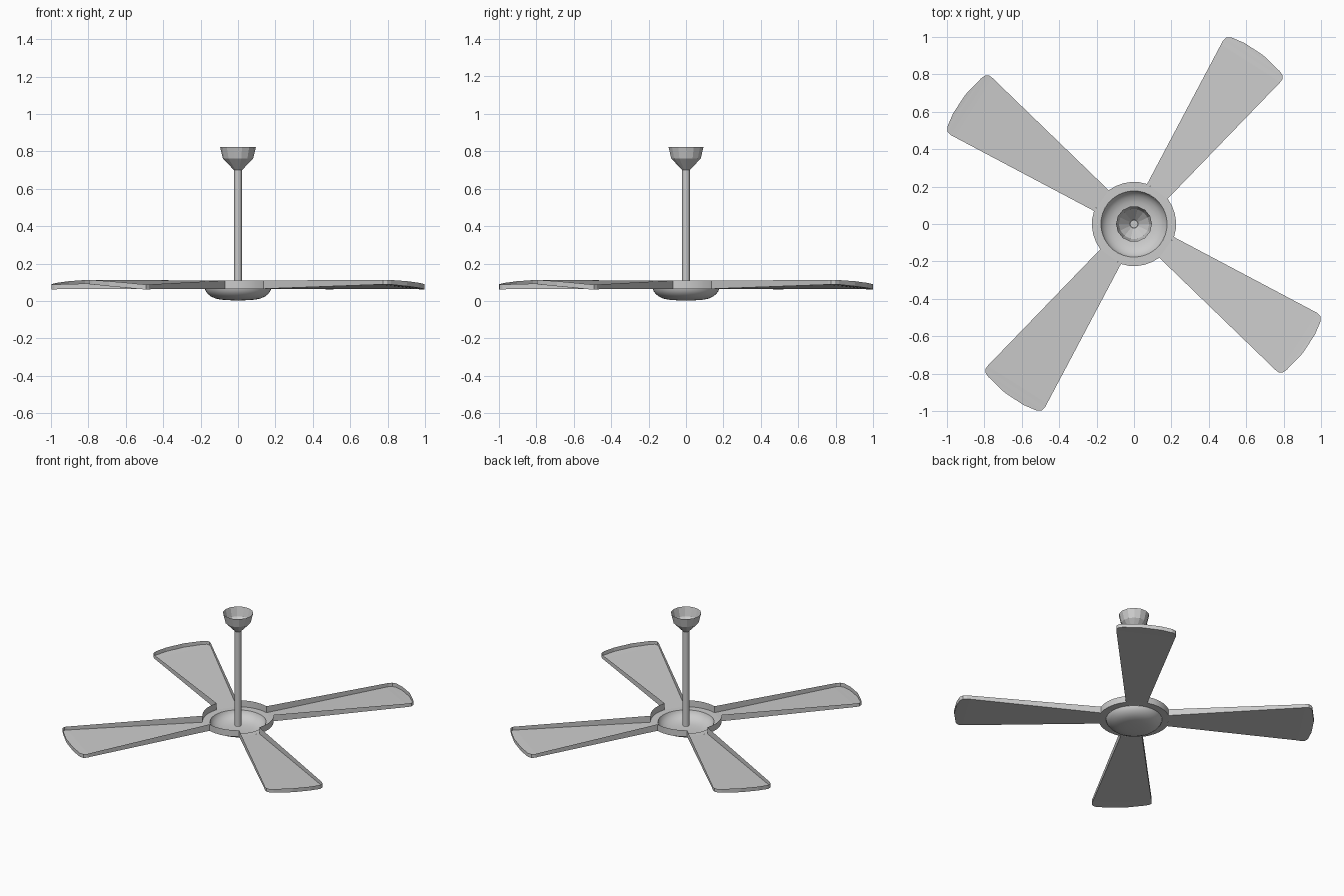
import bpy, bmesh
from math import sin, cos, pi, radians, atan2, hypot
from mathutils import Matrix

if "Cube" in bpy.data.objects:
    bpy.data.objects.remove(bpy.data.objects["Cube"])


def finish(name, bm, smooth=None):
    me = bpy.data.meshes.new(name)
    bm.to_mesh(me)
    bm.free()
    ob = bpy.data.objects.new(name, me)
    bpy.context.collection.objects.link(ob)
    if smooth:
        bpy.ops.object.select_all(action='DESELECT')
        ob.select_set(True)
        bpy.context.view_layer.objects.active = ob
        bpy.ops.object.shade_smooth_by_angle(angle=radians(smooth))
    return ob


def lathe(name, profile, sides, smooth=None):
    """Revolve (radius, z) points, listed bottom to top, around z."""
    bm = bmesh.new()
    rings = []
    for r, z in profile:
        if r == 0:
            rings.append([bm.verts.new((0, 0, z))] * sides)
        else:
            rings.append([bm.verts.new((r * cos(2 * pi * i / sides), r * sin(2 * pi * i / sides), z))
                          for i in range(sides)])
    for lo, hi in zip(rings, rings[1:]):
        for i in range(sides):
            j = (i + 1) % sides
            bm.faces.new(list(dict.fromkeys((lo[i], lo[j], hi[j], hi[i]))))
    return finish(name, bm, smooth)


FLOOR, TOP = 0.065, 0.11
# Blade edges from root to tip: (x, y, floor z, rim z)
low_edge = [(0.07, 0.214, FLOOR, TOP), (0.465, 0.96, 0.063, 0.089), (0.475, 0.98, 0.062, 0.088),
            (0.492, 0.996, 0.062, 0.088), (0.52, 0.998, 0.063, 0.09), (0.59, 0.968, 0.07, 0.097)]
high_edge = [(0.18, 0.135, FLOOR, TOP), (0.782, 0.758, 0.088, 0.112), (0.794, 0.775, 0.089, 0.113),
             (0.793, 0.797, 0.089, 0.113), (0.778, 0.818, 0.088, 0.112), (0.69, 0.903, 0.079, 0.106)]


def blade(name, turn):
    """Open tray: twisted floor with a rim wall around sides and tip."""
    bm = bmesh.new()
    a, b = ([(bm.verts.new(p[:3]), bm.verts.new((p[0], p[1], p[3]))) for p in edge]
            for edge in (low_edge, high_edge))
    for i in range(len(a) - 1):
        bm.faces.new((a[i][0], a[i + 1][0], b[i + 1][0], b[i][0]))
    outline = b + a[::-1]
    for p, q in zip(outline, outline[1:]):
        bm.faces.new((p[0], q[0], q[1], p[1]))
    bmesh.ops.recalc_face_normals(bm, faces=bm.faces)
    bm.faces.ensure_lookup_table()
    if bm.faces[0].normal.z > 0:
        bmesh.ops.reverse_faces(bm, faces=bm.faces)
    bmesh.ops.transform(bm, matrix=Matrix.Rotation(turn, 4, 'Z'), verts=bm.verts)
    return finish(name, bm)


for k in range(4):
    blade(f"fan_blade_{k + 1}", k * pi / 2)

# Hub ring: floor annulus, walls only between the blades
start = atan2(0.135, 0.18)
end = atan2(0.214, 0.07)
mid, half = (start + end) / 2, (end - start) / 2
R, N = hypot(0.18, 0.135), 5
bm = bmesh.new()
pts = []
for k in range(4):
    for i in range(2 * N):
        if i < N:      # straight chord at the blade root
            ang = start + (end - start) * i / N
            r, wall = R * cos(half) / cos(ang - mid), False
        else:          # open arc
            ang = end + (start + pi / 2 - end) * (i - N) / N
            r, wall = R, True
        ang += k * pi / 2
        c, s = cos(ang), sin(ang)
        pts.append((bm.verts.new((0.177 * c, 0.177 * s, FLOOR)), bm.verts.new((r * c, r * s, FLOOR)),
                    bm.verts.new((r * c, r * s, TOP)), wall))
for p, q in zip(pts, pts[1:] + pts[:1]):
    bm.faces.new((p[0], q[0], q[1], p[1]))
    if p[3]:
        bm.faces.new((p[1], q[1], q[2], p[2]))
loose = [v for v in bm.verts if not v.link_faces]
bmesh.ops.delete(bm, geom=loose, context='VERTS')
finish("hub_ring", bm, 30)

# Open bowl under the hub
lathe("motor_bowl", [(0, 0.003), (0.05, 0.004), (0.09, 0.007), (0.12, 0.013), (0.145, 0.024),
                     (0.162, 0.038), (0.173, 0.053), (0.177, FLOOR)], 40, 60)
# Down rod and open ceiling canopy
lathe("down_rod", [(0, 0.04), (0.021, 0.04), (0.021, 0.71), (0, 0.71)], 12, 35)
lathe("ceiling_canopy", [(0.022, 0.70), (0.081, 0.762), (0.096, 0.824)], 14)
